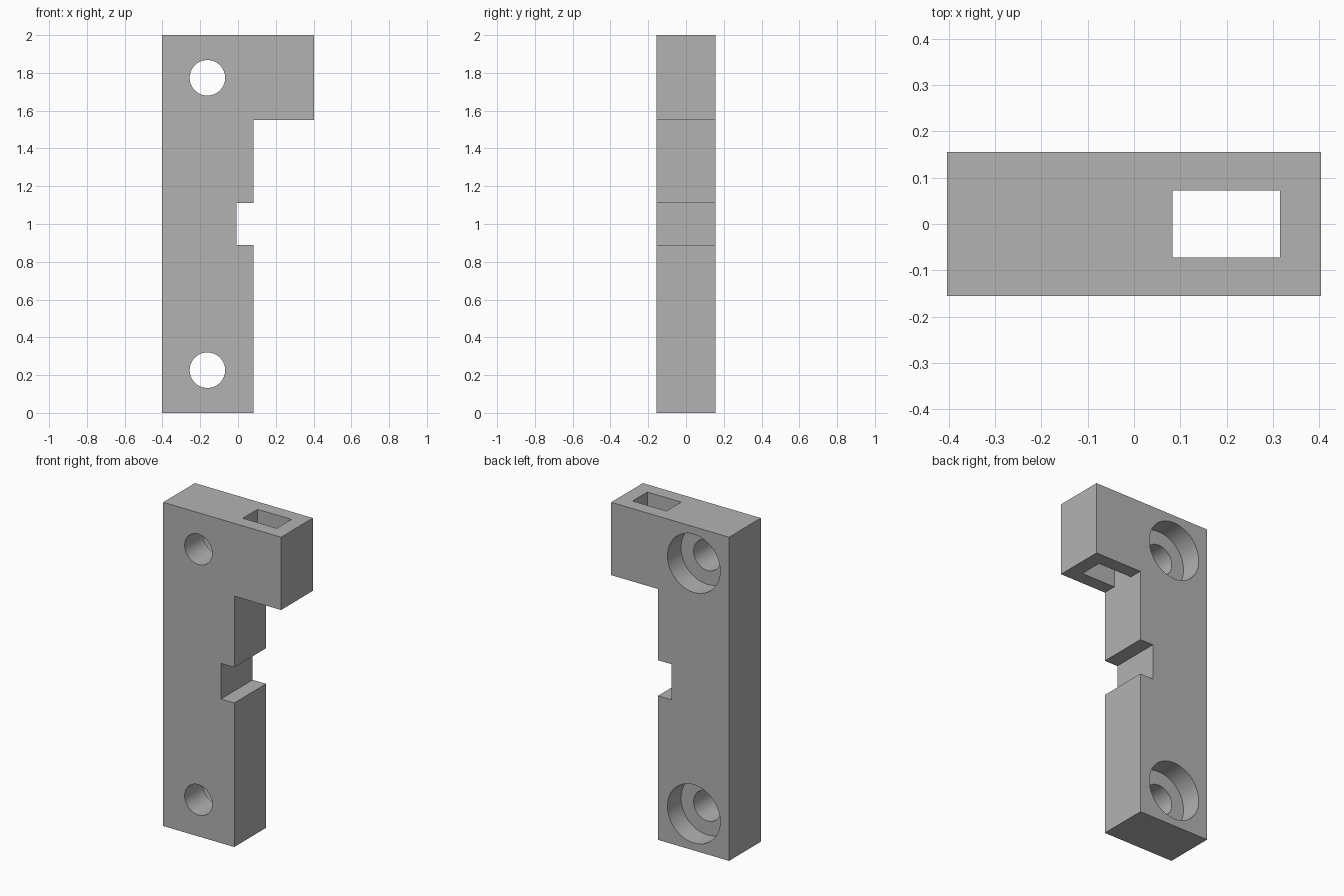
import bpy
import bmesh
import math

cube = bpy.data.objects.get("Cube")
if cube:
    bpy.data.objects.remove(cube, do_unlink=True)

HALF_DEPTH = 0.155
HOLE_X = -0.162
HOLE_HEIGHTS = (0.226, 1.774)

grey = bpy.data.materials.new("plain grey")
grey.use_nodes = True
colour = (0.45, 0.45, 0.45, 1)
grey.diffuse_color = colour
grey.node_tree.nodes["Principled BSDF"].inputs["Base Color"].default_value = colour


def add_object(name, bm):
    bmesh.ops.recalc_face_normals(bm, faces=bm.faces)
    mesh = bpy.data.meshes.new(name)
    bm.to_mesh(mesh)
    bm.free()
    mesh.materials.append(grey)
    obj = bpy.data.objects.new(name, mesh)
    bpy.context.collection.objects.link(obj)
    return obj


def extruded_profile(name, outline, y0, y1):
    """Outline in x and z, extruded from y0 to y1."""
    bm = bmesh.new()
    face = bm.faces.new([bm.verts.new((x, y0, z)) for x, z in outline])
    side = bmesh.ops.extrude_face_region(bm, geom=[face])["geom"]
    verts = [v for v in side if isinstance(v, bmesh.types.BMVert)]
    bmesh.ops.translate(bm, verts=verts, vec=(0, y1 - y0, 0))
    return add_object(name, bm)


def circle(x, z, radius, sides=64):
    angles = [2 * math.pi * i / sides for i in range(sides)]
    return [(x + radius * math.cos(a), z + radius * math.sin(a)) for a in angles]


def cut(target, cutter):
    cutter.hide_render = True
    mod = target.modifiers.new("cut", "BOOLEAN")
    mod.operation = "DIFFERENCE"
    mod.solver = "EXACT"
    mod.object = cutter
    bpy.ops.object.select_all(action="DESELECT")
    bpy.context.view_layer.objects.active = target
    target.select_set(True)
    bpy.ops.object.modifier_apply(modifier=mod.name)
    bpy.data.objects.remove(cutter, do_unlink=True)


# Bracket body with the overhanging head and the side notch
bracket = extruded_profile("mounting_bracket", [
    (-0.403, 0), (0.083, 0), (0.083, 0.89), (-0.008, 0.89), (-0.008, 1.11),
    (0.083, 1.11), (0.083, 1.55), (0.403, 1.55), (0.403, 2), (-0.403, 2),
], -HALF_DEPTH, HALF_DEPTH)

# Screw holes, counterbored from the back
for z in HOLE_HEIGHTS:
    cut(bracket, extruded_profile("screw_hole", circle(HOLE_X, z, 0.094), -0.3, 0.3))
    cut(bracket, extruded_profile("counterbore", circle(HOLE_X, z, 0.18), 0.023, 0.3))

# Rectangular slot running down through the head, flush with the body's side
slot = [(0.083, 1.5), (0.315, 1.5), (0.315, 2.1), (0.083, 2.1)]
cut(bracket, extruded_profile("head_slot", slot, -0.072, 0.072))

bpy.ops.object.shade_smooth_by_angle(angle=math.radians(30))
